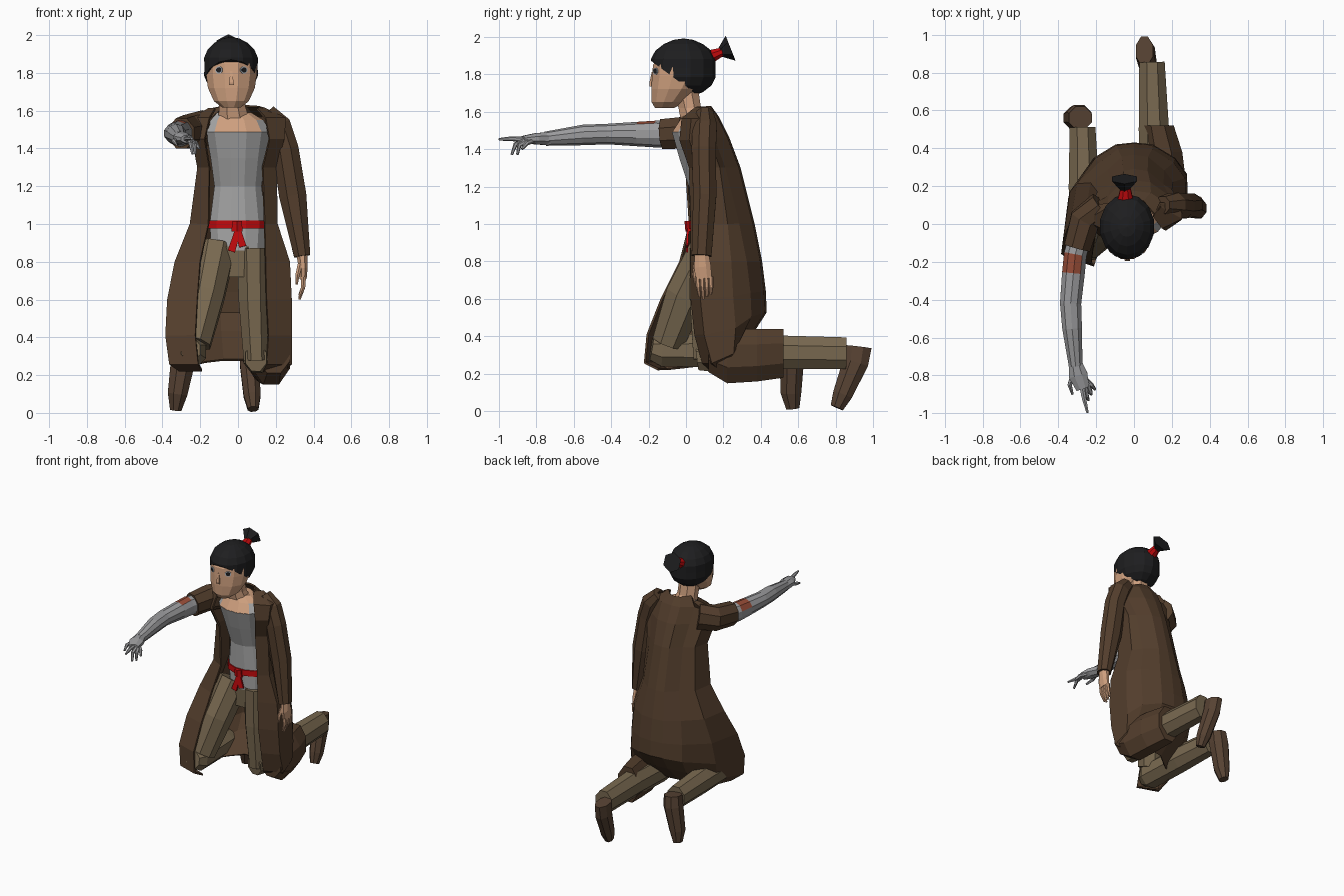
import bpy, bmesh, math
from mathutils import Vector


def material(name, r, g, b):
    m = bpy.data.materials.new(name)
    m.diffuse_color = (r, g, b, 1)
    return m


COAT = material("coat brown", .085, .047, .025)
BOOT = material("boot brown", .095, .055, .033)
KHAKI = material("khaki trousers", .19, .14, .08)
SHIRT = material("shirt grey", .40, .40, .40)
METAL = material("arm grey", .33, .33, .34)
SKIN = material("skin", .62, .35, .21)
RED = material("red cloth", .55, .003, .004)
HAIR = material("black hair", .013, .013, .014)
PATCH = material("brick patch", .32, .075, .04)
EYE = material("eye white", .45, .50, .55)


def finish(name, bm, mats, rule=None):
    bmesh.ops.recalc_face_normals(bm, faces=bm.faces)
    if rule:
        for f in bm.faces:
            f.material_index = int(rule(f.calc_center_median(), f.normal))
    me = bpy.data.meshes.new(name)
    bm.to_mesh(me)
    bm.free()
    for m in mats:
        me.materials.append(m)
    ob = bpy.data.objects.new(name, me)
    bpy.context.collection.objects.link(ob)
    return ob


def tube(name, path, mats, n=8, axis=None, rule=None):
    """Loft of elliptical rings; each path point is x, y, z, half width, half depth."""
    bm = bmesh.new()
    pts = [Vector(p[:3]) for p in path]
    rings = []
    k = 1 / math.cos(math.pi / n)
    for i, p in enumerate(path):
        t = Vector(axis) if axis else pts[min(i + 1, len(pts) - 1)] - pts[max(i - 1, 0)]
        t.normalize()
        u = Vector((1, 0, 0))
        u = (u - t * u.dot(t)).normalized()
        v = t.cross(u)
        ring = []
        for j in range(n):
            a = 2 * math.pi * (j + .5) / n
            ring.append(bm.verts.new(pts[i] + u * math.cos(a) * p[3] * k + v * math.sin(a) * p[4] * k))
        rings.append(ring)
    for a, b in zip(rings, rings[1:]):
        for j in range(n):
            bm.faces.new((a[j], a[(j + 1) % n], b[(j + 1) % n], b[j]))
    bm.faces.new(rings[0])
    bm.faces.new(rings[-1])
    return finish(name, bm, mats if isinstance(mats, list) else [mats], rule)


UP = (0, 0, 1)

# Torso: shirt, bare upper chest, neck
tube("shirt", [(0, .13, .86, .14, .10), (0, .13, 1.0, .15, .105), (0, .12, 1.2, .125, .105),
               (0, .085, 1.35, .145, .12), (0, .045, 1.49, .17, .12)], SHIRT, 12, UP)
tube("upper_chest", [(0, .045, 1.488, .17, .12), (-.005, .055, 1.55, .14, .09), (-.02, .06, 1.59, .09, .07)],
     [SKIN, SHIRT], 12, UP, lambda c, n: abs(c.x) > .105)
tube("neck", [(-.02, .05, 1.54, .085, .075), (-.03, .02, 1.62, .07, .06), (-.035, 0, 1.72, .07, .065)], SKIN, 8, UP)

# Sash with knot and two hanging ends
tube("sash", [(0, .13, .975, .157, .113), (0, .13, 1.018, .155, .113)], RED, 12, UP)
tube("sash_knot", [(-.005, .02, .96, .03, .02), (-.005, .015, 1.015, .025, .02)], RED, 6, UP)
for side, x, z in (("left", .025, .88), ("right", -.035, .855)):
    tube("sash_end_" + side, [(0, .01, .97, .015, .006), (x, .005, z, .02, .006)], RED, 4)

# Head, nose and eyes
HX = -.035
tube("head", [(HX, -.115, 1.618, .05, .05), (HX, -.095, 1.65, .092, .088), (HX, -.057, 1.72, .124, .128),
              (HX, -.033, 1.79, .134, .148), (HX, -.03, 1.85, .132, .146), (HX, -.02, 1.90, .10, .115)],
     SKIN, 12, UP)
tube("nose", [(HX, -.178, 1.735, .014, .016), (HX, -.18, 1.75, .011, .016), (HX, -.175, 1.81, .006, .008)], SKIN, 4, UP)
for side, s in (("left", 1), ("right", -1)):
    a = math.radians(29) * s
    p = Vector((HX + .133 * math.sin(a), -.032 - .148 * math.cos(a), 1.815))
    nrm = Vector((math.sin(a) / .133, -math.cos(a) / .148, 0)).normalized()
    for part, m, r, d in (("eye_", EYE, .021, .004), ("iris_", HAIR, .015, .006)):
        q, e = p - nrm * .003, p + nrm * d
        tube(part + side, [(*q, r, r * .85), (*e, r, r * .85)], m, 8)

# Hair cap cut along a slanted hairline, then the tied tail
bm = bmesh.new()
bmesh.ops.create_uvsphere(bm, u_segments=14, v_segments=10, radius=1)
for v in bm.verts:
    x, y, z = v.co
    fuller = 1 + .09 * (1 - abs(2 * abs(z) - 1))  # slightly boxy crown
    v.co = Vector((x * .145 * fuller - .037, y * .172 * fuller - .014, z * .158 + 1.832))
cut = bmesh.ops.bisect_plane(bm, geom=bm.verts[:] + bm.edges[:] + bm.faces[:], plane_co=(0, -.175, 1.862),
                             plane_no=(0, .20, .27), clear_inner=True)
bmesh.ops.holes_fill(bm, edges=[e for e in cut["geom_cut"] if isinstance(e, bmesh.types.BMEdge)], sides=0)
finish("hair", bm, [HAIR])
tube("hair_tie", [(-.045, .11, 1.885, .045, .04), (-.045, .195, 1.92, .025, .022)], RED, 8)
tube("hair_tail", [(-.05, .18, 1.915, .02, .02), (-.05, .238, 1.938, .065, .062)], HAIR, 6)

# Trousers and boots
tube("hips", [(-.02, .13, .72, .13, .09), (-.01, .13, .88, .14, .10)], KHAKI, 8, UP)
tube("right_thigh", [(-.115, .125, .87, .10, .105), (-.165, .0, .62, .092, .108), (-.235, -.095, .37, .09, .085)], KHAKI)
tube("left_thigh", [(.08, .125, .87, .085, .105), (.085, .12, .6, .082, .10), (.098, .13, .28, .068, .09)], KHAKI)
tube("right_shin", [(-.25, -.185, .335, .05, .06), (-.255, -.13, .325, .085, .085), (-.265, .2, .325, .08, .09),
                    (-.272, .51, .315, .068, .08)], KHAKI)
tube("left_shin", [(.095, .06, .29, .055, .07), (.1, .15, .3, .07, .09), (.105, .5, .315, .08, .09),
                   (.095, .855, .31, .067, .085)], KHAKI)
tube("right_boot", [(-.283, .56, .36, .06, .06), (-.29, .565, .28, .065, .065), (-.32, .56, .1, .052, .055),
                    (-.33, .57, .015, .03, .035)], BOOT)
tube("left_boot", [(.055, .915, .345, .045, .075), (.06, .905, .26, .05, .068), (.075, .835, .09, .045, .052),
                   (.08, .805, .02, .028, .035)], BOOT)

# Open coat; each level: front z, back z, inner/outer left x, outer/inner right x, left/right front y, back y
levels = [
    (1.61, 1.625, -.12, -.15, .14, .10, .03, .04, .13),
    (1.56, 1.57, -.15, -.25, .25, .145, -.03, -.02, .17),
    (1.45, 1.46, -.175, -.24, .24, .165, -.06, -.03, .225),
    (1.30, 1.30, -.15, -.21, .20, .13, .0, .02, .285),
    (1.00, 1.00, -.155, -.25, .205, .14, .02, .03, .36),
    (.80, .80, -.20, -.33, .27, .145, -.03, .03, .40),
    (.60, .64, -.215, -.37, .28, .15, -.13, .03, .42),
    (.41, .53, -.225, -.38, .28, .16, -.205, .05, .425),
    (.26, .43, -.21, -.36, .28, .15, -.22, .09, .36),
    (.225, .28, -.19, -.31, .24, .13, -.15, .13, .20),
]


def coat_row(zf, zb, li, lo, ro, ri, yl, yr, yb):
    def half(xi, xo, yf, f):
        return [(xi, yf, zf), (xo, yf + .05, zf),
                (xo * f[0], (yf + .05 + yb) / 2, zf + (zb - zf) * .3),
                (xo * f[1], yb - .08, zf + (zb - zf) * .8), (xo * f[2], yb - .01, zb)]
    return half(li, lo, yl, (.90, .55, .25)) + [(0, yb, zb)] + half(ri, ro, yr, (.98, .76, .35))[::-1]


bm = bmesh.new()
rows = [[bm.verts.new(p) for p in coat_row(*lv)] for lv in levels]
for a, b in zip(rows, rows[1:]):
    for j in range(len(a) - 1):
        bm.faces.new((a[j], a[j + 1], b[j + 1], b[j]))
coat = finish("coat", bm, [COAT])
sol = coat.modifiers.new("cloth thickness", "SOLIDIFY")
sol.thickness = .012
sol.offset = 0

# Coat skirt lying over the left calf
tube("coat_calf_drape", [(.19, .12, .32, .085, .11), (.175, .22, .295, .10, .145), (.155, .38, .30, .10, .14),
                         (.125, .52, .31, .085, .13)], COAT, 8, (0, 1, 0))

# Sleeves: torn short right one, full left one
tube("right_sleeve", [(-.17, .1, 1.51, .07, .09), (-.26, .02, 1.49, .08, .085), (-.30, -.125, 1.48, .07, .08)], COAT)
tube("left_sleeve", [(.15, .1, 1.59, .05, .045), (.21, .1, 1.52, .07, .065), (.25, .095, 1.40, .07, .065),
                     (.29, .1, 1.15, .072, .062), (.34, .083, .83, .043, .053)], COAT)

# Stretched grey arm with a coloured patch on top of the upper arm
tube("right_arm", [(-.28, -.05, 1.48, .058, .065), (-.31, -.16, 1.48, .06, .068), (-.32, -.26, 1.48, .06, .062),
                   (-.335, -.42, 1.48, .056, .052), (-.327, -.55, 1.475, .052, .052), (-.308, -.75, 1.455, .036, .036)],
     [METAL, PATCH], 10, None, lambda c, n: -.26 < c.y < -.16 and n.z > .45 and n.x < .5)


def hand(side, mat, palm, fingers):
    tube(side + "_palm", palm, mat)
    for i, joints in enumerate(fingers):
        radii = (.013, .011, .006)
        tube(f"{side}_finger_{i + 1}", [(*p, r, r) for p, r in zip(joints, radii)], mat, 6)


hand("right", METAL, [(-.31, -.735, 1.455, .036, .035), (-.295, -.80, 1.455, .05, .03), (-.27, -.87, 1.45, .035, .02)],
     [[(-.275, -.86, 1.45), (-.262, -.93, 1.455), (-.245, -.998, 1.452)],
      [(-.26, -.85, 1.445), (-.25, -.91, 1.425), (-.24, -.93, 1.37)],
      [(-.25, -.84, 1.445), (-.23, -.89, 1.42), (-.225, -.90, 1.37)],
      [(-.26, -.82, 1.445), (-.225, -.85, 1.43), (-.205, -.875, 1.40)],
      [(-.32, -.79, 1.45), (-.34, -.85, 1.44), (-.325, -.90, 1.42)]])
hand("left", SKIN, [(.338, .083, .85, .03, .036), (.345, .088, .77, .024, .046), (.345, .095, .71, .018, .042)],
     [[(.347, .062 + .023 * i, .72), (.345, .065 + .023 * i, .665), (.325, .072 + .02 * i, .60 + .012 * abs(i - 1))]
      for i in range(4)] + [[(.33, .055, .79), (.315, .045, .73), (.31, .05, .68)]])
